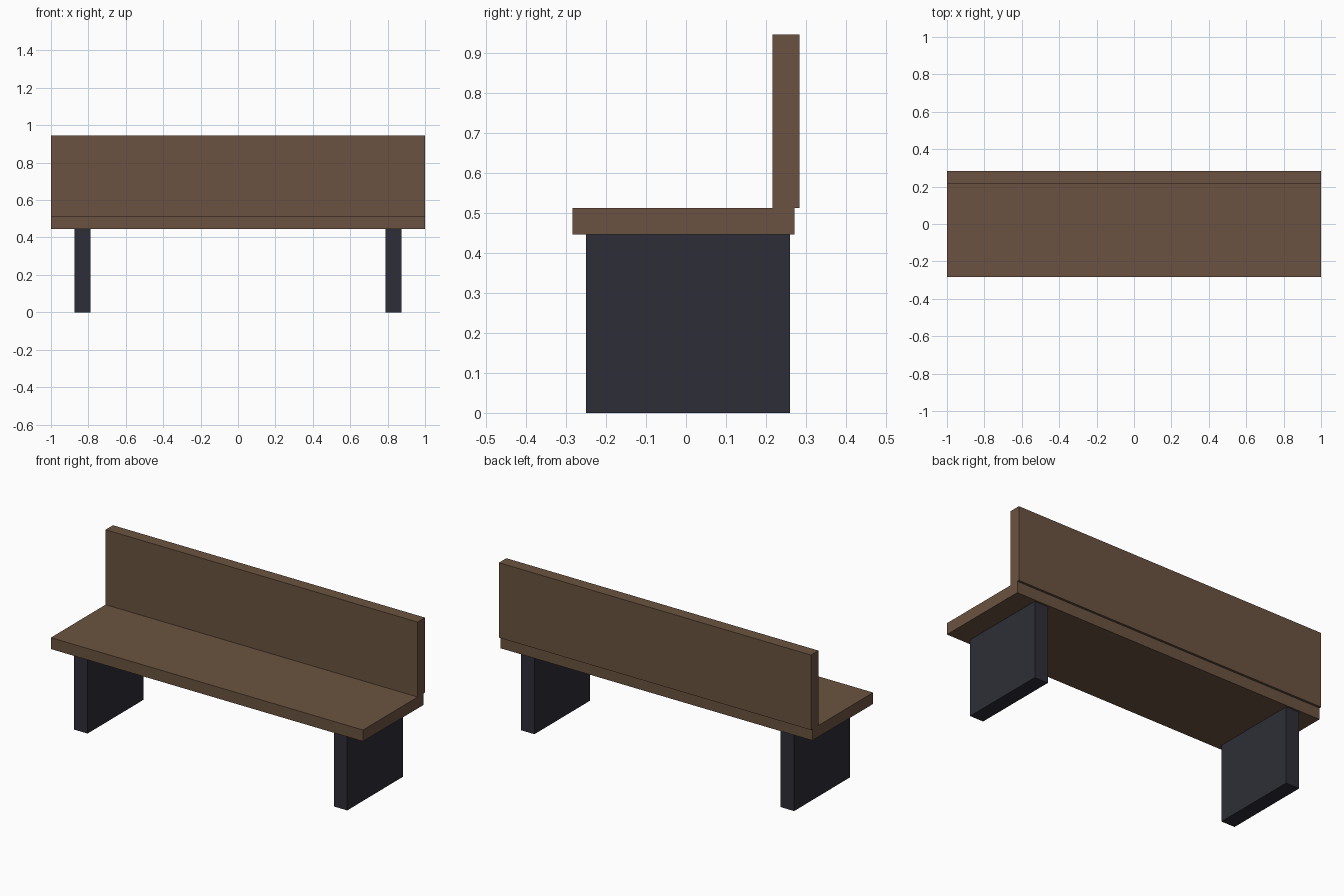
import bpy
from mathutils import Vector

cube = bpy.data.objects.get("Cube")
if cube:
    bpy.data.objects.remove(cube, do_unlink=True)


def make_material(name, color):
    mat = bpy.data.materials.new(name)
    mat.use_nodes = True
    mat.diffuse_color = color
    bsdf = next(n for n in mat.node_tree.nodes if n.type == 'BSDF_PRINCIPLED')
    bsdf.inputs["Base Color"].default_value = color
    return mat


def box(name, low, high, mat):
    """Flat-faced box spanning two opposite corners."""
    low, high = Vector(low), Vector(high)
    bpy.ops.mesh.primitive_cube_add(size=1, location=(low + high) / 2)
    obj = bpy.context.object
    obj.name = name
    obj.scale = high - low
    bpy.ops.object.transform_apply(location=False, rotation=False, scale=True)
    obj.data.materials.append(mat)
    return obj


wood = make_material("brown wood", (0.147, 0.086, 0.052, 1))
metal = make_material("dark metal", (0.027, 0.027, 0.038, 1))

SEAT_BOTTOM, SEAT_TOP = 0.446, 0.512

# Seat plank and upright backrest, which overhangs the seat's rear edge
box("seat", (-1, -0.284, SEAT_BOTTOM), (1, 0.271, SEAT_TOP), wood)
box("backrest", (-1, 0.216, SEAT_TOP), (1, 0.284, 0.946), wood)

# Slab legs, one near each end
for side, x in (("left", 0.832), ("right", -0.832)):
    box(side + "_leg", (x - 0.043, -0.25, 0), (x + 0.043, 0.26, SEAT_BOTTOM), metal)
